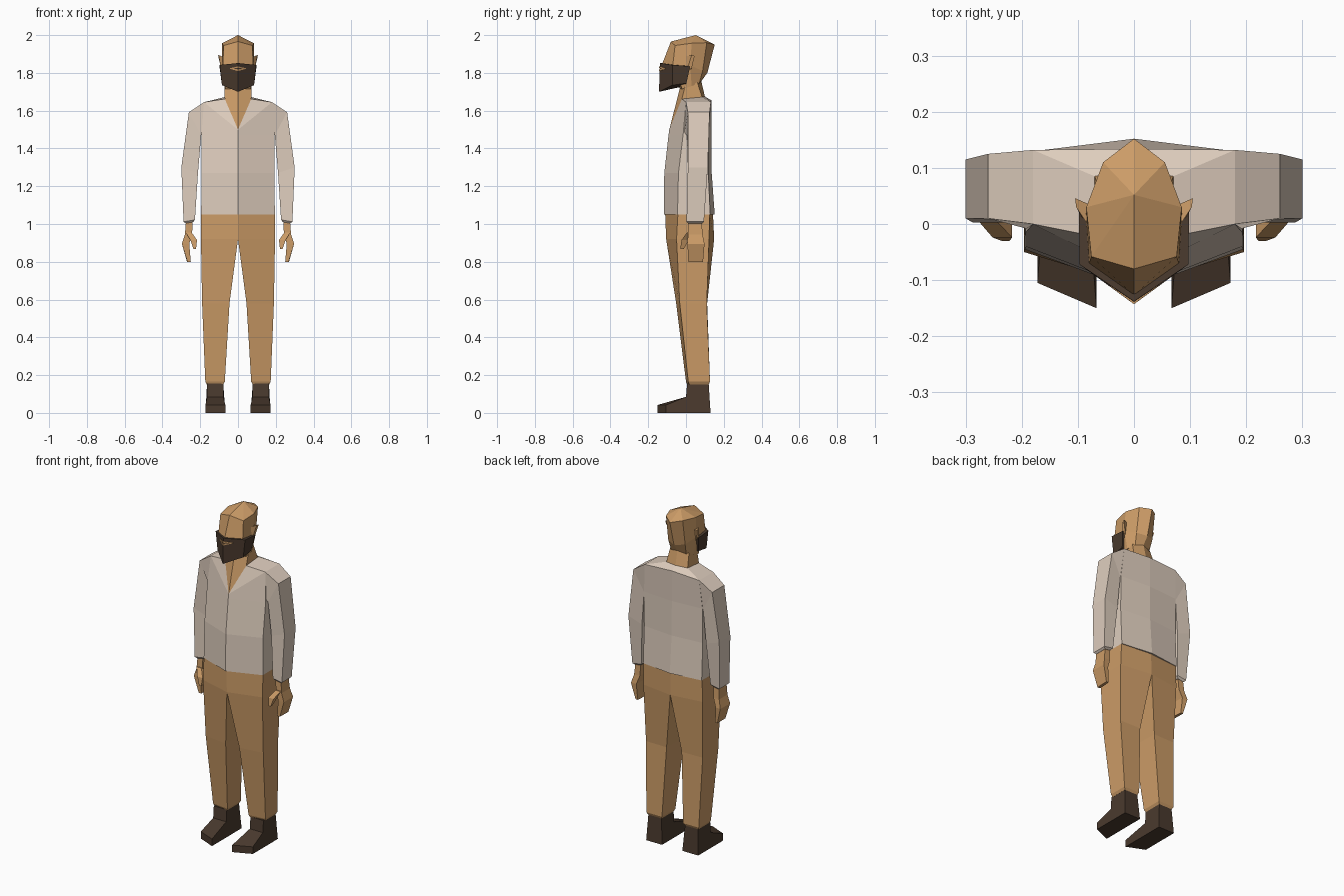
import bpy, bmesh


def material(name, rgb):
    m = bpy.data.materials.new(name)
    m.diffuse_color = (*rgb, 1)
    return m


TAN = material("tan", (0.60, 0.33, 0.135))
SHIRT = material("pale_cloth", (0.73, 0.61, 0.51))
DARK = material("dark_brown", (0.068, 0.042, 0.027))


def loft(name, rings, mat, caps=(True, True)):
    """Loft closed rings on the +x side and mirror them; faces on x = 0 are left out."""
    bm = bmesh.new()
    for side in (1, -1):
        rows = [[bm.verts.new((side * x, y, z)) for x, y, z in ring] for ring in rings]
        polys = []
        n = len(rings[0])
        for a, b in zip(rows, rows[1:]):
            polys += [[a[i], a[(i + 1) % n], b[(i + 1) % n], b[i]] for i in range(n)]
        if caps[0]:
            polys.append(rows[0])
        if caps[1]:
            polys.append(rows[-1])
        for p in polys:
            if any(abs(v.co.x) > 1e-5 for v in p):
                bm.faces.new(p)
    bmesh.ops.remove_doubles(bm, verts=bm.verts, dist=1e-5)
    bmesh.ops.recalc_face_normals(bm, faces=bm.faces)
    me = bpy.data.meshes.new(name)
    bm.to_mesh(me)
    bm.free()
    me.materials.append(mat)
    ob = bpy.data.objects.new(name, me)
    bpy.context.collection.objects.link(ob)
    return ob


def level(z, *xy):
    return [(x, y, z) for x, y in xy]


# Shirt body, ending in the V neckline
neckline = [(0, -.088, 1.50), (.07, -.022, 1.662), (.07, .085, 1.672), (0, .10, 1.675)]
loft("shirt_body", [
    level(1.05, (0, -.117), (.195, -.045), (.193, .128), (0, .152)),
    level(1.27, (0, -.115), (.193, -.04), (.193, .118), (0, .136)),
    level(1.475, (0, -.092), (.193, -.015), (.193, .12), (0, .134)),
    [(0, -.089, 1.499), (.18, .0, 1.645), (.18, .132, 1.645), (0, .134, 1.655)],
    neckline], SHIRT, (True, False))

# Sleeves
loft("sleeves", [
    [(.18, .0, 1.645), (.18, .132, 1.645), (.185, .12, 1.475), (.185, -.01, 1.475)],
    [(.26, .01, 1.592), (.26, .125, 1.592), (.195, .117, 1.47), (.195, .005, 1.47)],
    [(.30, .01, 1.30), (.30, .115, 1.30), (.212, .113, 1.27), (.212, .012, 1.27)],
    [(.288, .003, 1.012), (.288, .095, 1.012), (.228, .095, 1.022), (.228, .003, 1.022)],
    [(.277, .012, 1.003), (.277, .085, 1.003), (.238, .085, 1.010), (.238, .012, 1.010)],
], SHIRT)

# Hands and thumbs
loft("hands", [
    level(1.02, (.275, .012), (.275, .083), (.24, .083), (.24, .012)),
    level(.945, (.281, .010), (.281, .088), (.243, .088), (.243, .010)),
    level(.895, (.297, .008), (.295, .098), (.262, .095), (.258, .010)),
    level(.80, (.268, .012), (.27, .09), (.255, .09), (.25, .012))], TAN)
loft("thumbs", [
    level(.955, (.277, .005), (.275, .045), (.25, .045), (.245, .005)),
    level(.915, (.252, -.024), (.252, .015), (.217, .008), (.217, -.024)),
    level(.868, (.236, -.030), (.236, -.012), (.222, -.012), (.222, -.030))], TAN)

# Trousers, splitting into two legs below the crotch
loft("trousers", [
    level(1.05, (0, -.110), (.195, -.043), (.193, .125), (0, .143)),
    level(.92, (0, -.105), (.196, -.05), (.196, .122), (0, .149)),
    level(.58, (.045, -.052), (.19, -.033), (.187, .11), (.05, .112)),
    level(.165, (.07, .0), (.173, .012), (.173, .127), (.07, .127)),
    level(.15, (.078, .006), (.165, .018), (.165, .12), (.078, .12))], TAN)


# Shoes: a side profile lofted from the inside of the foot to the outside
def shoe_side(toe, low, high):
    return [(low, toe, 0), (low, toe, .042), (high, 0, .085),
            (high, .006, .155), (high, .12, .155), (low, .13, 0)]


loft("shoes", [shoe_side(-.15, .067, .078), shoe_side(-.105, .172, .164)], DARK)

# Neck with the bare chest wedge
loft("neck", [
    neckline,
    [(0, -.03, 1.73), (.072, -.005, 1.73), (.062, .06, 1.75), (0, .08, 1.76)]], TAN, (False, True))

# Head, rising to a single peak
loft("head", [
    [(0, -.03, 1.715), (.068, -.02, 1.715), (.072, .03, 1.73), (.05, .07, 1.745), (0, .08, 1.755)],
    [(0, -.127, 1.845), (.08, -.07, 1.84), (.086, .022, 1.84), (.056, .088, 1.81), (0, .113, 1.80)],
    [(0, -.08, 1.966), (.076, -.058, 1.945), (.085, .03, 1.957), (.055, .11, 1.96), (0, .152, 1.95)],
    [(0, .052, 2.0)] * 5], TAN)

# Ears
loft("ears", [
    [(.08, -.005, 1.885), (.08, .035, 1.885), (.08, .025, 1.815), (.08, .0, 1.815)],
    [(.103, .03, 1.895), (.105, .046, 1.89), (.09, .03, 1.825), (.092, .01, 1.83)]], TAN)

# Beard wrapped around the jaw
loft("beard", [
    [(0, -.143, 1.70), (.085, -.072, 1.735), (.085, .002, 1.745), (0, -.01, 1.73)],
    [(0, -.138, 1.852), (.097, -.072, 1.842), (.098, .022, 1.835), (0, .02, 1.84)]], DARK)


# Lips: two thin wedges with a dark line between them
def lip(name, z0, z1):
    ridge, corner = -.143, -.111
    loft(name, [
        [(0, ridge, z0), (0, ridge, z1), (.043, corner, 1.825), (.043, corner, 1.822)],
        [(0, ridge + .008, z0), (0, ridge + .008, z1),
         (.043, corner + .008, 1.825), (.043, corner + .008, 1.822)]], TAN)


lip("upper_lip", 1.826, 1.834)
lip("lower_lip", 1.809, 1.819)
